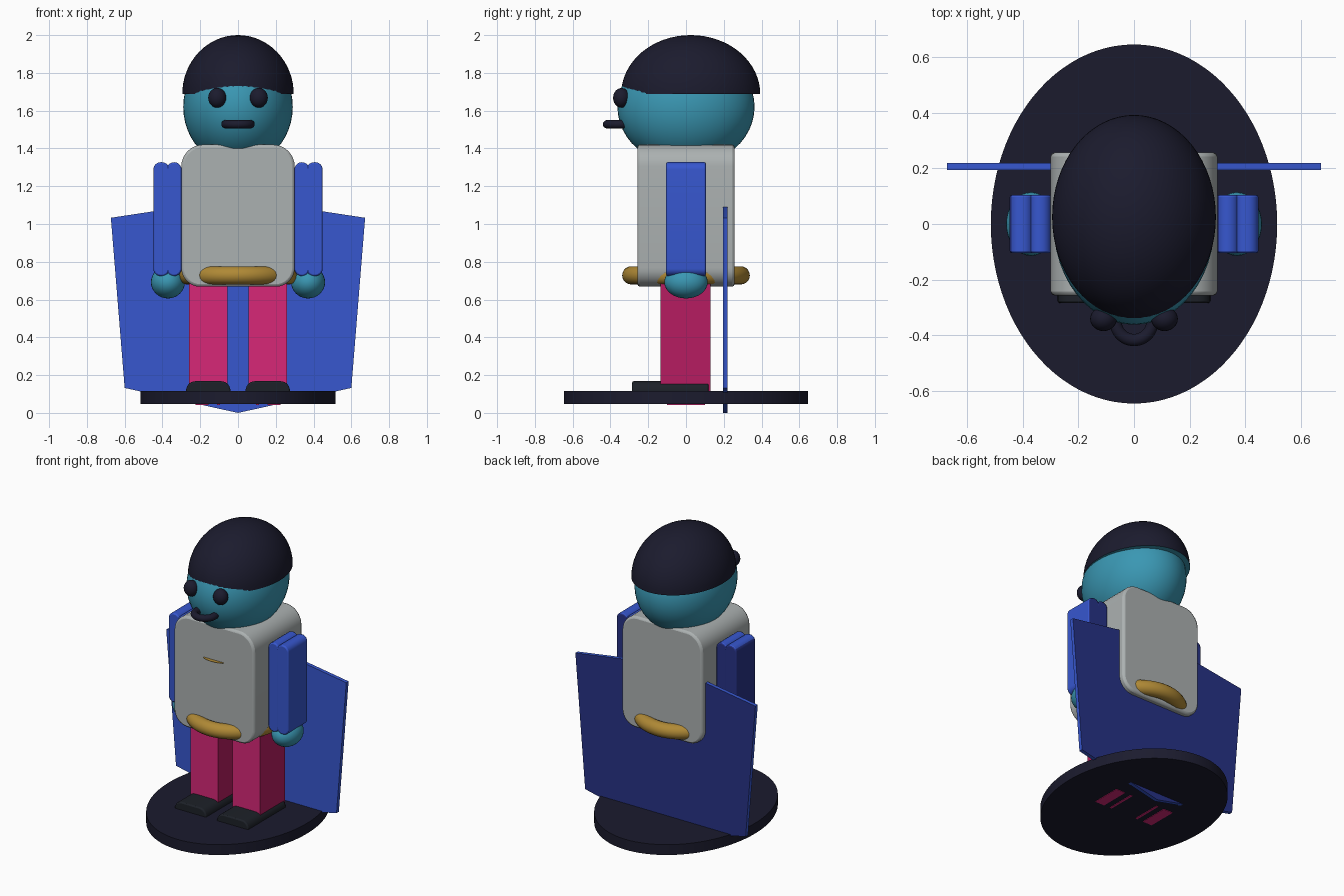
import bpy, math

if "Cube" in bpy.data.objects:
    bpy.data.objects.remove(bpy.data.objects["Cube"])


def mat(name, rgb):
    m = bpy.data.materials.new(name)
    m.diffuse_color = (*rgb, 1)
    m.use_nodes = True
    m.node_tree.nodes["Principled BSDF"].inputs["Base Color"].default_value = m.diffuse_color
    return m


DARK = mat("dark_navy", (0.011, 0.011, 0.027))
CHARCOAL = mat("charcoal", (0.012, 0.015, 0.021))
GREY = mat("grey", (0.41, 0.44, 0.44))
TEAL = mat("teal", (0.042, 0.31, 0.45))
BLUE = mat("blue", (0.038, 0.095, 0.62))
NAVY = mat("deep_blue", (0.02, 0.032, 0.24))
PINK = mat("pink", (0.68, 0.02, 0.185))
ROSE = mat("dark_pink", (0.47, 0.012, 0.12))
GOLD = mat("gold", (0.43, 0.25, 0.036))


def finish(ob, name, material, smooth=True):
    ob.name = name
    ob.data.materials.append(material)
    bpy.ops.object.select_all(action='DESELECT')
    ob.select_set(True)
    bpy.context.view_layer.objects.active = ob
    if smooth:
        bpy.ops.object.shade_smooth_by_angle(angle=math.radians(35))
    return ob


def recolor(ob, material, rule):
    """Give a second colour to the faces whose normal passes the rule."""
    ob.data.materials.append(material)
    for p in ob.data.polygons:
        if rule(p.normal):
            p.material_index = len(ob.data.materials) - 1


def ellipsoid(name, center, radii, material, segments=48, rings=24):
    bpy.ops.mesh.primitive_uv_sphere_add(segments=segments, ring_count=rings, location=center)
    ob = bpy.context.object
    ob.scale = radii
    return finish(ob, name, material)


def torus(name, center, major, minor, material):
    bpy.ops.mesh.primitive_torus_add(location=center, major_radius=major, minor_radius=minor,
                                     major_segments=64, minor_segments=20)
    return finish(bpy.context.object, name, material)


def prism(name, outline, y0, y1, material, edge=0.0):
    """Extrude a counter-clockwise x-z outline along y, with optional small rim bevel."""
    n = len(outline)
    verts = [(x, y, z) for y in (y0, y1) for x, z in outline]
    faces = [tuple(range(n)), tuple(range(2 * n - 1, n - 1, -1))]
    faces += [(i, i + n, (i + 1) % n + n, (i + 1) % n) for i in range(n)]
    me = bpy.data.meshes.new(name)
    me.from_pydata(verts, [], faces)
    ob = bpy.data.objects.new(name, me)
    bpy.context.collection.objects.link(ob)
    finish(ob, name, material)
    if edge:
        b = ob.modifiers.new("rim", 'BEVEL')
        b.width, b.segments, b.limit_method = edge, 2, 'ANGLE'
        b.angle_limit = math.radians(50)
    return ob


def rounded(x0, x1, z0, z1, r_top, r_bottom, steps=8):
    """Counter-clockwise rounded rectangle outline in x-z."""
    pts = []
    for x, z, sx, sz, start, r in ((x1, z0, -1, 1, 270, r_bottom), (x1, z1, -1, -1, 0, r_top),
                                   (x0, z1, 1, -1, 90, r_top), (x0, z0, 1, 1, 180, r_bottom)):
        if r == 0:
            pts.append((x, z))
            continue
        for i in range(steps + 1):
            a = math.radians(start + 90 * i / steps)
            pts.append((x + sx * r + r * math.cos(a), z + sz * r + r * math.sin(a)))
    return pts


# Oval stand
bpy.ops.mesh.primitive_cylinder_add(vertices=96, radius=1, depth=1, location=(0, 0, 0.081))
stand = bpy.context.object
stand.scale = (0.516, 0.647, 0.07)
finish(stand, "oval_stand", DARK)

# Cape plate running through the back of the torso, darker behind
cape = prism("cape", [(0, 0.0), (0.6, 0.132), (0.673, 1.033), (0, 1.135),
                      (-0.673, 1.033), (-0.6, 0.132)], 0.195, 0.22, BLUE)
recolor(cape, NAVY, lambda n: n.y > 0.5)

# Torso, belt ring and flat chest crescent
prism("torso", rounded(-0.3, 0.3, 0.668, 1.42, 0.115, 0.1), -0.258, 0.258, GREY, 0.014)
torus("belt", (0, 0, 0.728), 0.29, 0.048, GOLD).scale = (0.935, 1, 1)
bpy.ops.mesh.primitive_cylinder_add(vertices=32, radius=0.08, depth=0.001, location=(0, -0.252, 1.18))
finish(bpy.context.object, "chest_crescent", GOLD)
bpy.context.object.scale = (1, 0.42, 1)

# Limbs on both sides
for side, s in (("left", -1), ("right", 1)):
    def span(a, b):
        return (min(s * a, s * b), max(s * a, s * b))
    leg = prism(side + "_leg", rounded(*span(0.055, 0.26), 0.055, 0.74, 0, 0), -0.135, 0.13, PINK)
    recolor(leg, ROSE, lambda n: abs(n.x) > 0.5)
    # Leg strips showing under the stand
    prism(side + "_wide_peg", rounded(*span(0.155, 0.225), 0.043, 0.05, 0, 0), -0.1, 0.1, PINK)
    prism(side + "_thin_peg", rounded(*span(0.095, 0.11), 0.043, 0.05, 0, 0), -0.1, 0.1, PINK)
    prism(side + "_foot", rounded(*span(0.04, 0.275), 0.06, 0.168, 0.05, 0, 6),
          -0.285, 0.12, CHARCOAL, 0.008)
    for part, a, b in (("_outer_arm", 0.363, 0.448), ("_inner_arm", 0.299, 0.378)):
        arm = prism(side + part, rounded(*span(a, b), 0.725, 1.327, 0.039, 0.039),
                    -0.105, 0.105, BLUE, 0.008)
        recolor(arm, NAVY, lambda n: n.y > 0.5 or n.x < -0.8)
    ellipsoid(side + "_hand", (s * 0.371, 0, 0.692), (0.09, 0.115, 0.086), TEAL, 32, 16)
    ellipsoid(side + "_eye", (s * 0.11, -0.342, 1.668), (0.048, 0.044, 0.052), DARK, 24, 12)

# Head and ring mouth
ellipsoid("head", (0, 0, 1.62), (0.29, 0.363, 0.315), TEAL)
torus("mouth", (0, -0.352, 1.528), 0.066, 0.022, DARK)

# Hair dome: upper half of an ellipsoid, closed with a flat skin-coloured underside
steps, sides = 16, 64
verts, faces = [], []
for i in range(steps):
    t = math.pi / 2 * i / steps
    for j in range(sides):
        a = 2 * math.pi * j / sides
        verts.append((0.295 * math.cos(t) * math.cos(a),
                      0.025 + 0.368 * math.cos(t) * math.sin(a), 1.688 + 0.312 * math.sin(t)))
verts.append((0, 0.025, 2.0))
for j in range(sides):
    k = (j + 1) % sides
    for i in range(steps - 1):
        faces.append((i * sides + j, i * sides + k, (i + 1) * sides + k, (i + 1) * sides + j))
    faces.append(((steps - 1) * sides + j, (steps - 1) * sides + k, steps * sides))
faces.append(tuple(range(sides - 1, -1, -1)))
me = bpy.data.meshes.new("hair")
me.from_pydata(verts, [], faces)
hair = bpy.data.objects.new("hair", me)
bpy.context.collection.objects.link(hair)
finish(hair, "hair", DARK)
recolor(hair, TEAL, lambda n: n.z < -0.5)
